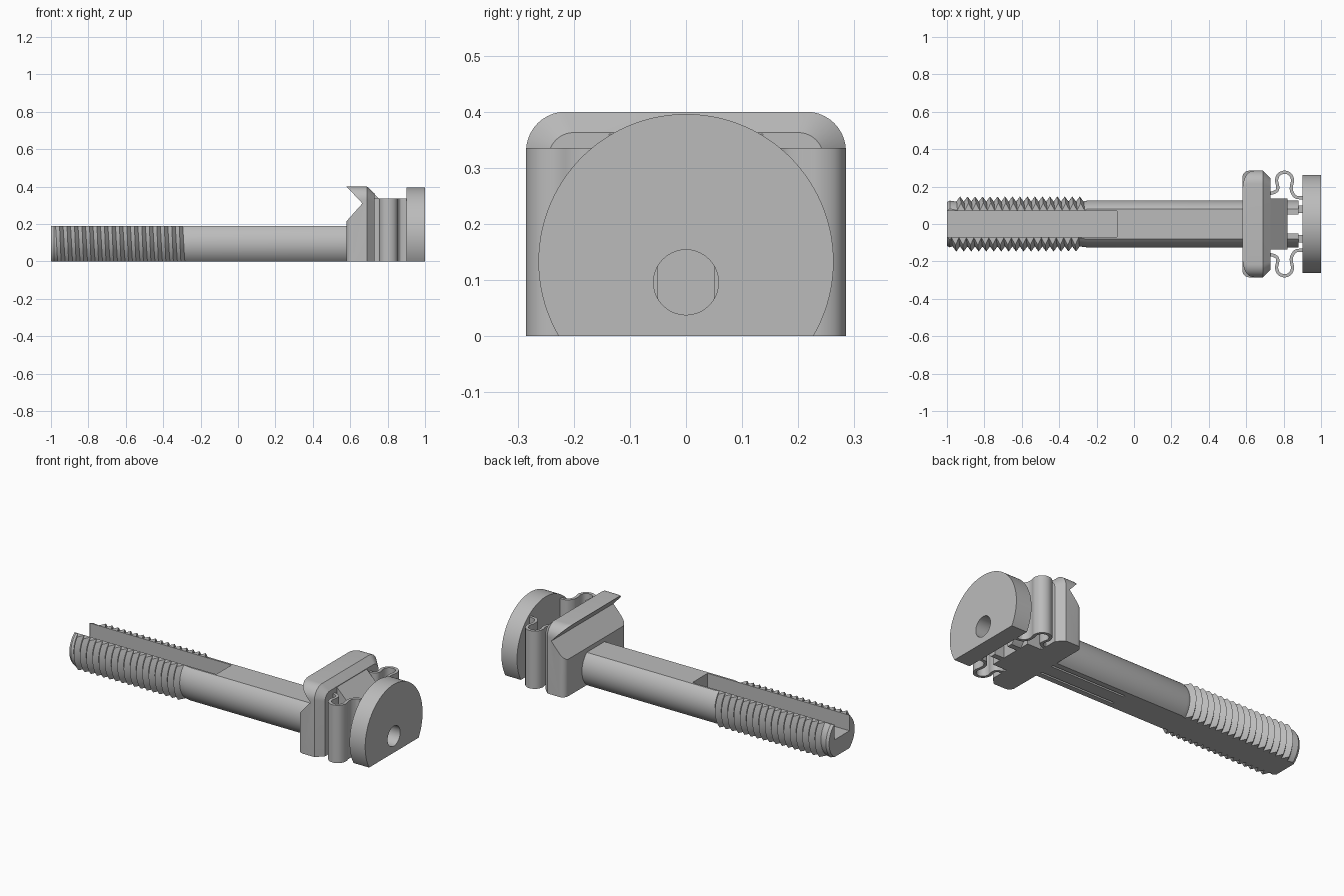
import bpy, bmesh, math
from mathutils import Vector

if "Cube" in bpy.data.objects:
    bpy.data.objects.remove(bpy.data.objects["Cube"])

grey = bpy.data.materials.new("plain_grey")
grey.use_nodes = True
grey.diffuse_color = (0.5, 0.5, 0.5, 1)
grey.node_tree.nodes["Principled BSDF"].inputs["Base Color"].default_value = (0.5, 0.5, 0.5, 1)
parts = []


def loft(name, rings):
    """Closed solid through rings of equally many 3D points."""
    bm = bmesh.new()
    rows = [[bm.verts.new(p) for p in ring] for ring in rings]
    n = len(rows[0])
    for a, b in zip(rows, rows[1:]):
        for i in range(n):
            j = (i + 1) % n
            bm.faces.new((a[i], a[j], b[j], b[i]))
    bm.faces.new(rows[0])
    bm.faces.new(rows[-1])
    bmesh.ops.recalc_face_normals(bm, faces=bm.faces)
    mesh = bpy.data.meshes.new(name)
    bm.to_mesh(mesh)
    bm.free()
    mesh.materials.append(grey)
    ob = bpy.data.objects.new(name, mesh)
    bpy.context.collection.objects.link(ob)
    parts.append(ob)
    return ob


def prism(name, pts, axis, lo, hi):
    """Extrude a 2D outline along one axis."""
    def place(p, h):
        q = list(p)
        q.insert(axis, h)
        return q
    return loft(name, [[place(p, h) for p in pts] for h in (lo, hi)])


def box(name, x, y, z):
    return prism(name, [(x[0], y[0]), (x[1], y[0]), (x[1], y[1]), (x[0], y[1])], 2, *z)


def cut(ob, cutter):
    """Subtract a cutter and discard it."""
    mod = ob.modifiers.new("cut", 'BOOLEAN')
    mod.operation, mod.solver, mod.object = 'DIFFERENCE', 'EXACT', cutter
    cutter.hide_render = True
    bpy.context.view_layer.objects.active = ob
    bpy.ops.object.modifier_apply(modifier=mod.name)
    parts.remove(cutter)
    bpy.data.objects.remove(cutter)


# Shaft sides: round outer walls with a helical thread, flat above and below
HALF, PITCH, TEETH, INNER = 0.095, 0.04, 17, 0.07
stations = [(-1, 0.117, 0), (-0.985, 0.125, 0)]
for k in range(2 * TEETH + 1):
    stations.append((-0.96 + k * PITCH / 2, 0.147 if k % 2 else 0.12, 1))
stations += [(-0.25, 0.125, 0), (0.88, 0.125, 0)]


def shaft_ring(x, r, twist, side):
    limit = math.asin(min(1, HALF / r))
    ring = [(x, side * INNER, 0)]
    for i in range(15):
        t = limit * (i / 7 - 1)
        lean = twist * side * PITCH * (t / math.tau + 0.25)
        ring.append((x + lean, side * r * math.cos(t), HALF + r * math.sin(t)))
    ring.append((x, side * INNER, 2 * HALF))
    return ring


for side, label in ((1, "left"), (-1, "right")):
    loft("threaded_shaft_side_" + label, [shaft_ring(*s, side) for s in stations])
    ys = sorted((side * 0.05, side * INNER))
    box("tail_prong_" + label, (0.1, 0.88), ys, (0, 2 * HALF))
    box("disc_peg_" + label, (0.87, 0.905), sorted((side * 0.06, side * 0.1)), (0.02, 0.17))

# Shaft core: open channel on top, grooves below
box("channel_floor", (-1, -0.09), (-INNER, INNER), (0, 0.1))
box("shaft_core", (-0.09, 0.1), (-INNER, INNER), (0, 2 * HALF))
box("shaft_roof", (0.1, 0.82), (-0.05, 0.05), (0.14, 2 * HALF))
box("shaft_tongue", (0.1, 0.82), (-0.038, 0.038), (0, 0.14))


# Clamp block: rounded top corners, softened front, chamfered back
def arch(x, w, top, r):
    ring = [(x, -w, 0)]
    arc = [math.pi / 2 * i / 10 for i in range(11)]
    ring += [(x, -w + r - r * math.cos(a), top - r + r * math.sin(a)) for a in arc]
    ring += [(x, w - r + r * math.sin(a), top - r + r * math.cos(a)) for a in arc]
    return ring + [(x, w, 0)]


sections = []
for i in range(7):
    a = math.pi / 2 * i / 6
    sections.append(arch(0.615 - 0.035 * math.cos(a), 0.25 + 0.035 * math.sin(a), 0.4, 0.07))
sections += [arch(0.69, 0.285, 0.4, 0.07), arch(0.73, 0.245, 0.363, 0.045)]
block = loft("clamp_block", sections)
cut(block, prism("notch_cutter", [(0.5, 0.125), (0.665, 0.31), (0.5, 0.486)], 1, -0.4, 0.4))

# Sloped rib behind the block
prism("sloped_rib", [(0.68, 0), (0.82, 0), (0.82, 0.27), (0.69, 0.4), (0.68, 0.4)], 1, -0.137, 0.137)

# End disc with flat foot and round hole
start = -math.asin(0.133 / 0.263)
span = math.pi - 2 * start
rim = [(0.263 * math.cos(start + span * i / 72), 0.133 + 0.263 * math.sin(start + span * i / 72))
       for i in range(73)]
disc = prism("end_disc", rim, 0, 0.9, 1.0)
ring = [(0.058 * math.cos(math.tau * i / 40), 0.096 + 0.058 * math.sin(math.tau * i / 40))
        for i in range(40)]
cut(disc, prism("hole_cutter", ring, 0, 0.85, 1.05))

# Springs: looped ribbons joining block and disc
guide = [(0.72, 0.165), (0.74, 0.166), (0.765, 0.18), (0.768, 0.205), (0.762, 0.235),
         (0.775, 0.265), (0.805, 0.277), (0.835, 0.265), (0.848, 0.235), (0.842, 0.205),
         (0.843, 0.175), (0.86, 0.148), (0.88, 0.141), (0.905, 0.14)]
knots = [Vector(p) for p in guide]
knots = [knots[0]] + knots + [knots[-1]]
path = []
for a, b, c, d in zip(knots, knots[1:], knots[2:], knots[3:]):
    for i in range(5):
        t = i / 5
        path.append(b + 0.5 * t * (c - a + t * (2 * a - 5 * b + 4 * c - d + t * (3 * b - a - 3 * c + d))))
path.append(knots[-1])

for side, label in ((1, "left"), (-1, "right")):
    rings = []
    for i, p in enumerate(path):
        way = (path[min(i + 1, len(path) - 1)] - path[max(i - 1, 0)]).normalized()
        off = Vector((-way.y, way.x)) * 0.0085
        p, q = p + off, p - off
        rings.append([(p.x, side * p.y, 0), (q.x, side * q.y, 0),
                      (q.x, side * q.y, 0.335), (p.x, side * p.y, 0.335)])
    loft("spring_" + label, rings)

# Smooth curved walls, keep hard edges
bpy.ops.object.select_all(action='DESELECT')
for ob in parts:
    ob.select_set(True)
bpy.context.view_layer.objects.active = parts[0]
bpy.ops.object.shade_smooth_by_angle(angle=math.radians(30))
